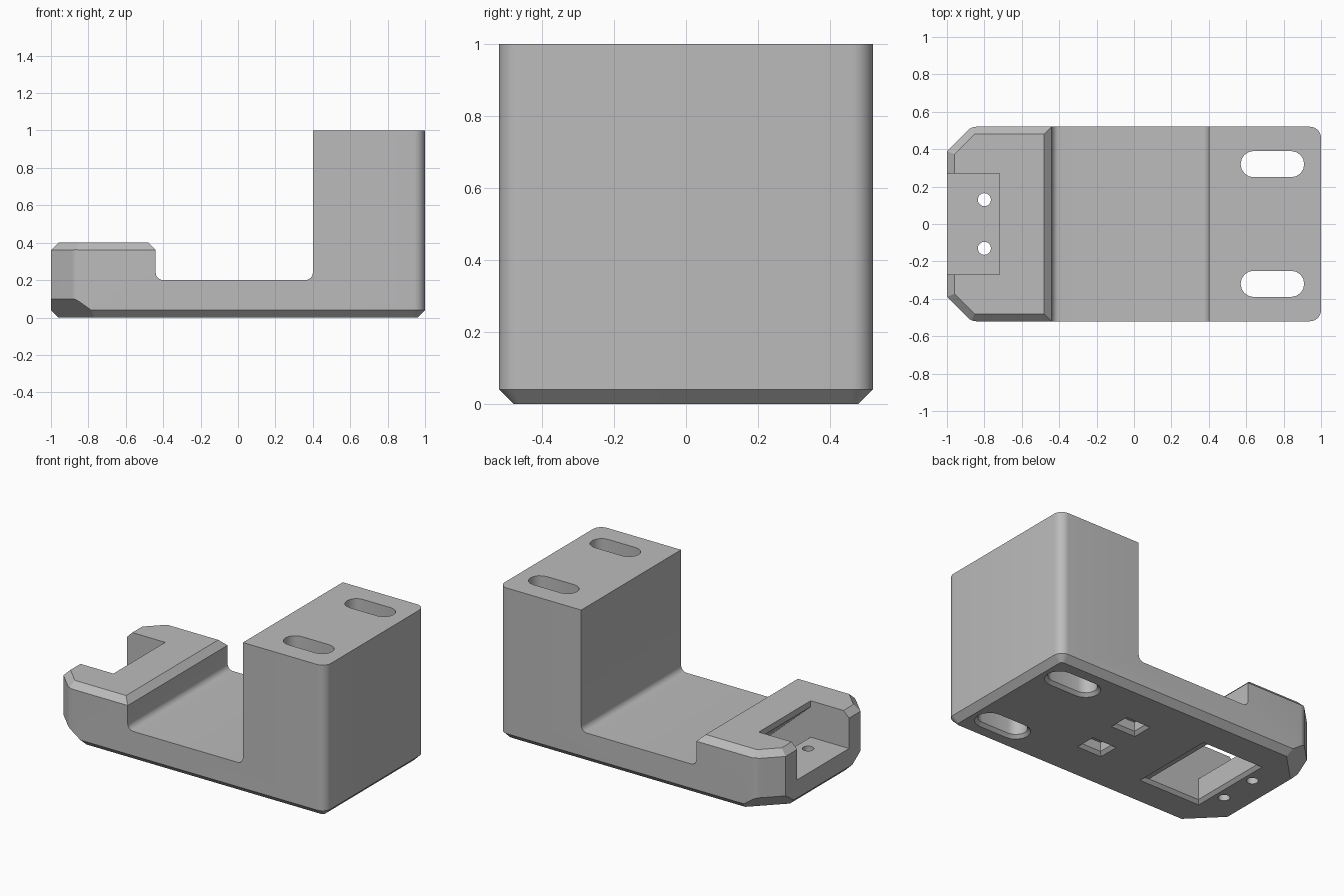
import bpy, bmesh, math
from mathutils import Matrix

if "Cube" in bpy.data.objects:
    bpy.data.objects.remove(bpy.data.objects["Cube"])

grey = bpy.data.materials.new("plain grey")
grey.use_nodes = True
grey.diffuse_color = (0.5, 0.5, 0.5, 1)
grey.node_tree.nodes["Principled BSDF"].inputs["Base Color"].default_value = (0.5, 0.5, 0.5, 1)


def loft(name, loops, matrix=None):
    """Closed solid through matching loops of points."""
    bm = bmesh.new()
    rings = [[bm.verts.new(p) for p in loop] for loop in loops]
    n = len(rings[0])
    for a, b in zip(rings, rings[1:]):
        for i in range(n):
            j = (i + 1) % n
            bm.faces.new((a[i], a[j], b[j], b[i]))
    bm.faces.new(rings[0][::-1])
    bm.faces.new(rings[-1])
    bmesh.ops.recalc_face_normals(bm, faces=bm.faces)
    if matrix:
        bm.transform(matrix)
    mesh = bpy.data.meshes.new(name)
    bm.to_mesh(mesh)
    bm.free()
    mesh.materials.append(grey)
    obj = bpy.data.objects.new(name, mesh)
    bpy.context.collection.objects.link(obj)
    return obj


def along_y(name, profile, half, matrix=None):
    return loft(name, [[(x, y, z) for x, z in profile] for y in (-half, half)], matrix)


def stack(name, layers):
    return loft(name, [[(x, y, z) for x, y in pts] for pts, z in layers])


def arc(cx, cy, r, start, end, steps=8):
    angles = [math.radians(start + (end - start) * i / steps) for i in range(steps + 1)]
    return [(cx + r * math.cos(a), cy + r * math.sin(a)) for a in angles]


def combine(target, tool, operation):
    mod = target.modifiers.new("cut", "BOOLEAN")
    mod.operation, mod.solver, mod.object = operation, "EXACT", tool
    bpy.context.view_layer.objects.active = target
    bpy.ops.object.modifier_apply(modifier=mod.name)
    bpy.data.objects.remove(tool)


# Side profile of the bracket with filleted inner corners
profile = [(-1.1, -0.1), (1.1, -0.1), (1.1, 1), (0.4, 1)]
profile += arc(0.36, 0.24, 0.04, 0, -90)
profile += arc(-0.4, 0.24, 0.04, 270, 180)
profile += [(-0.44, 0.36), (-0.48, 0.4), (-0.96, 0.4), (-1.1, 0.26)]
body = along_y("bracket_body", profile, 0.7)


# Plan outline: round right corners, cut left corners
def plan(inset):
    r = 0.06 - inset
    half = arc(0.94, 0.46, r, 0, 90)
    half += arc(-0.87 + 0.06 * math.tan(math.pi / 8), 0.46, r, 90, 135, 4)
    half.append((-1 + inset, 0.39 - inset * math.tan(math.pi / 8)))
    return half + [(x, -y) for x, y in reversed(half)]


combine(body, stack("envelope", [(plan(0.04), 0), (plan(0), 0.04), (plan(0), 1.2)]), "INTERSECT")


# Chamfers: wedge profiles whose local x points outward from a wall
def wedge(angle, x, y, half, points):
    place = Matrix.Translation((x, y, 0)) @ Matrix.Rotation(math.radians(angle), 4, "Z")
    combine(body, along_y("wedge", points, half, place), "DIFFERENCE")


top_wedge = [(0.1, 0.26), (0.1, 0.5), (-0.14, 0.5)]
corner_wedge = [(0.15, -0.05), (0.15, 0.25), (-0.15, -0.05)]
corner_wedge = [(0.05, 0.05), (-0.15, -0.05), (0.05, -0.05)]
corner_wedge[0] = (0.05, 0.15)
for side in (1, -1):
    wedge(90 * side, -0.7, 0.52 * side, 0.5, top_wedge)
    wedge(135 * side, -0.935, 0.455 * side, 0.3, top_wedge)
    wedge(135 * side, -0.935, 0.455 * side, 0.4, corner_wedge)

# Open end recess joined to a sloping channel through the floor
channel = [(-1.1, 0.16), (-0.72, 0.16), (-0.72, -0.1), (-0.32, -0.1),
           (-0.32, 0), (-0.72, 0.36), (-0.72, 0.5), (-1.1, 0.5)]
combine(body, along_y("channel", channel, 0.27), "DIFFERENCE")


def rect(x0, x1, y0, y1, grow):
    x0, x1, y0, y1 = x0 - grow, x1 + grow, y0 - grow, y1 + grow
    return [(x0, y0), (x1, y0), (x1, y1), (x0, y1)]


combine(body, stack("channel_rim", [(rect(-0.72, -0.31, -0.27, 0.27, 0.03), -0.01),
                                    (rect(-0.72, -0.31, -0.27, 0.27, 0), 0.02)]), "DIFFERENCE")


def slot(r):
    return arc(0.84, 0, r, -90, 90) + arc(0.64, 0, r, 90, 270)


def shift(points, dy):
    return [(x, y + dy) for x, y in points]


for side in (1, -1):
    # Long mounting slots with a flared lower rim
    dy = 0.32 * side
    layers = [(shift(slot(0.1), dy), -0.01), (shift(slot(0.07), dy), 0.02), (shift(slot(0.07), dy), 1.1)]
    combine(body, stack("slot", layers), "DIFFERENCE")
    # Screw holes
    hole = arc(-0.8, 0.13 * side, 0.035, 0, 345, 23)
    combine(body, stack("screw_hole", [(hole, -0.1), (hole, 0.3)]), "DIFFERENCE")
    # Small underside pockets
    c = 0.155 * side
    box = (0.085, 0.225, c - 0.05, c + 0.05)
    layers = [(rect(*box, 0.03), -0.01), (rect(*box, 0), 0.02), (rect(*box, 0), 0.08)]
    combine(body, stack("pocket", layers), "DIFFERENCE")

# One colour, smooth rounds, crisp edges
body.data.materials.clear()
body.data.materials.append(grey)
bpy.ops.object.select_all(action="DESELECT")
body.select_set(True)
bpy.context.view_layer.objects.active = body
bpy.ops.object.shade_smooth_by_angle(angle=math.radians(30))
